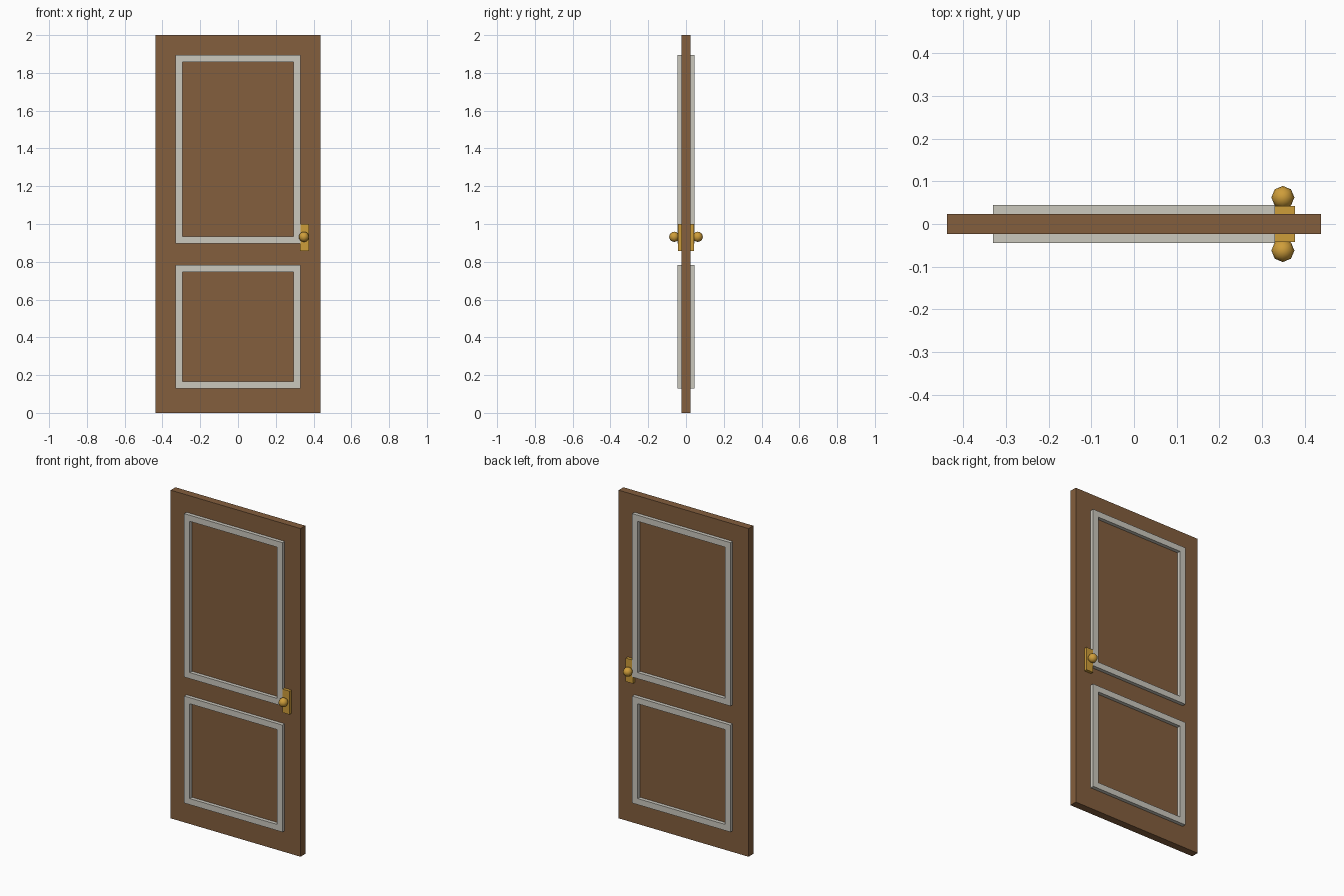
import bpy, bmesh
from mathutils import Matrix

if "Cube" in bpy.data.objects:
    bpy.data.objects.remove(bpy.data.objects["Cube"])


def material(name, rgb):
    m = bpy.data.materials.new(name)
    lin = [((c / 255 + 0.055) / 1.055) ** 2.4 for c in rgb]
    m.diffuse_color = (*lin, 1)
    m.use_nodes = True
    m.node_tree.nodes["Principled BSDF"].inputs["Base Color"].default_value = m.diffuse_color
    return m


wood = material("brown wood", (131, 94, 61))
trim = material("pale grey trim", (203, 200, 190))
brass = material("brass", (206, 157, 58))


def finish(name, bm, mat):
    bmesh.ops.recalc_face_normals(bm, faces=bm.faces)
    me = bpy.data.meshes.new(name)
    bm.to_mesh(me)
    bm.free()
    me.materials.append(mat)
    ob = bpy.data.objects.new(name, me)
    bpy.context.collection.objects.link(ob)
    return ob


def box(name, x, y, z, mat):
    bm = bmesh.new()
    size = [b - a for a, b in (x, y, z)]
    mid = [(a + b) / 2 for a, b in (x, y, z)]
    bmesh.ops.create_cube(bm, size=1, matrix=Matrix.Translation(mid) @ Matrix.Diagonal((*size, 1)))
    return finish(name, bm, mat)


def frame(name, half, z0, z1, w, y0, y1, mat):
    # rectangular moulding with mitred corners
    bm = bmesh.new()

    def loop(inset, y):
        h, a, b = half - inset, z0 + inset, z1 - inset
        return [bm.verts.new((px, y, pz)) for px, pz in ((-h, a), (h, a), (h, b), (-h, b))]

    loops = [loop(0, y0), loop(0, y1), loop(w, y1), loop(w, y0)]
    for k in range(4):
        p, q = loops[k], loops[(k + 1) % 4]
        for i in range(4):
            j = (i + 1) % 4
            bm.faces.new((p[i], p[j], q[j], q[i]))
    return finish(name, bm, mat)


# door slab
box("door_slab", (-0.438, 0.438), (-0.023, 0.023), (0, 2), wood)

# mouldings and handle on both sides
for side, s in (("front", -1), ("back", 1)):
    frame(side + "_upper_moulding", 0.331, 0.898, 1.894, 0.037, s * 0.022, s * 0.045, trim)
    frame(side + "_lower_moulding", 0.331, 0.13, 0.782, 0.037, s * 0.022, s * 0.045, trim)
    box(side + "_handle_plate", (0.329, 0.377), sorted((s * 0.022, s * 0.042)), (0.857, 1.0), brass)
    bm = bmesh.new()
    bmesh.ops.create_uvsphere(bm, u_segments=8, v_segments=8, radius=0.027,
                              matrix=Matrix.Translation((0.349, s * 0.0622, 0.932)))
    knob = finish(side + "_knob", bm, brass)
    for f in knob.data.polygons:
        f.use_smooth = True
